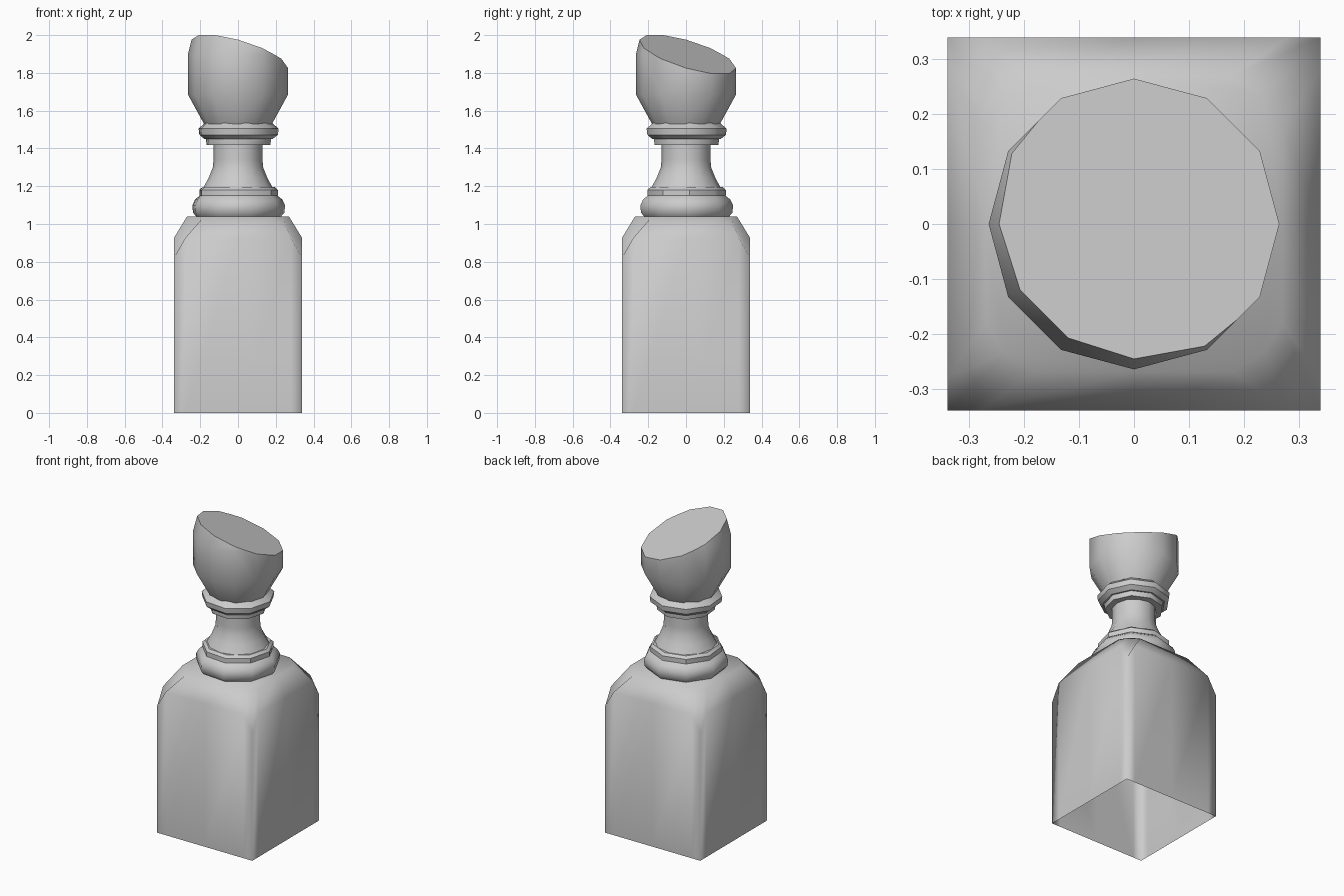
import bpy, bmesh, math
from mathutils import Vector

cube = bpy.data.objects.get("Cube")
if cube:
    bpy.data.objects.remove(cube)

grey = bpy.data.materials.new("light grey")
grey.use_nodes = True
grey.diffuse_color = (0.6, 0.6, 0.6, 1)
grey.node_tree.nodes["Principled BSDF"].inputs["Base Color"].default_value = (0.6, 0.6, 0.6, 1)


def finish(name, bm, angle):
    bmesh.ops.recalc_face_normals(bm, faces=bm.faces)
    mesh = bpy.data.meshes.new(name)
    bm.to_mesh(mesh)
    bm.free()
    mesh.materials.append(grey)
    obj = bpy.data.objects.new(name, mesh)
    bpy.context.collection.objects.link(obj)
    bpy.ops.object.select_all(action='DESELECT')
    obj.select_set(True)
    bpy.context.view_layer.objects.active = obj
    bpy.ops.object.shade_smooth_by_angle(angle=math.radians(angle))
    return obj


def loft(bm, rings):
    """Skin a list of equal-length closed rings of points."""
    loops = [[bm.verts.new(p) for p in ring] for ring in rings]
    for a, b in zip(loops, loops[1:]):
        for i in range(len(a)):
            j = (i + 1) % len(a)
            bm.faces.new((a[i], a[j], b[j], b[i]))
    return loops


def turned(name, profile, sides, start=0, cut=None):
    """Turn a (radius, height) profile; optionally slice it with a plane."""
    bm = bmesh.new()
    angles = [math.radians(start) + math.tau * i / sides for i in range(sides)]
    loops = loft(bm, [[(r * math.cos(a), r * math.sin(a), z) for a in angles]
                      for r, z in profile])
    bm.faces.new(loops[0])
    bm.faces.new(loops[-1])
    if cut:
        bmesh.ops.bisect_plane(bm, geom=bm.verts[:] + bm.edges[:] + bm.faces[:],
                               plane_co=cut[0], plane_no=cut[1], clear_outer=True)
        bmesh.ops.holes_fill(bm, edges=[e for e in bm.edges if e.is_boundary])
    return finish(name, bm, 40)


def square_ring(half, shoulder, corner, side_z, corner_z):
    """Square outline with a midpoint, two shoulders and a corner per side."""
    quarter = [(half, 0, side_z), (half, shoulder, side_z),
               (corner, corner, corner_z), (shoulder, half, side_z)]
    ring = []
    for turn in range(4):
        for x, y, z in quarter:
            for _ in range(turn):
                x, y = -y, x
            ring.append((x, y, z))
    return ring


# Square pedestal block, open underneath, with softened shoulders
bm = bmesh.new()
loops = loft(bm, [square_ring(0.34, 0.28, 0.34, 0, 0),
                  square_ring(0.34, 0.28, 0.34, 0.925, 0.82),
                  square_ring(0.27, 0.18, 0.235, 1.04, 1.04)])
bm.faces.new(loops[-1])
finish("pedestal_block", bm, 100)

# Mouldings at the foot of the neck
turned("foot_moulding", [(0.225, 1.035), (0.247, 1.06), (0.25, 1.1),
                         (0.235, 1.13), (0.21, 1.15)], 9, 45)
turned("foot_plate", [(0.212, 1.15), (0.212, 1.18), (0.195, 1.195)], 9, 45)

# Slim flared neck
turned("neck", [(0.185, 1.19), (0.155, 1.245), (0.133, 1.3),
                (0.13, 1.34), (0.13, 1.42)], 12)

# Collar under the cup
turned("collar_plate", [(0.172, 1.418), (0.175, 1.44), (0.175, 1.455)], 9, 45)
turned("collar_moulding", [(0.185, 1.45), (0.212, 1.472),
                           (0.216, 1.505), (0.18, 1.535)], 9, 45)

# Solid cup with a slanted top
slope = 0.295
turned("slanted_cup", [(0.18, 1.53), (0.265, 1.685), (0.265, 1.9), (0.215, 2.1)], 12,
       cut=(Vector((0, 0, 1.9035)), Vector((slope, slope, 1)).normalized()))
